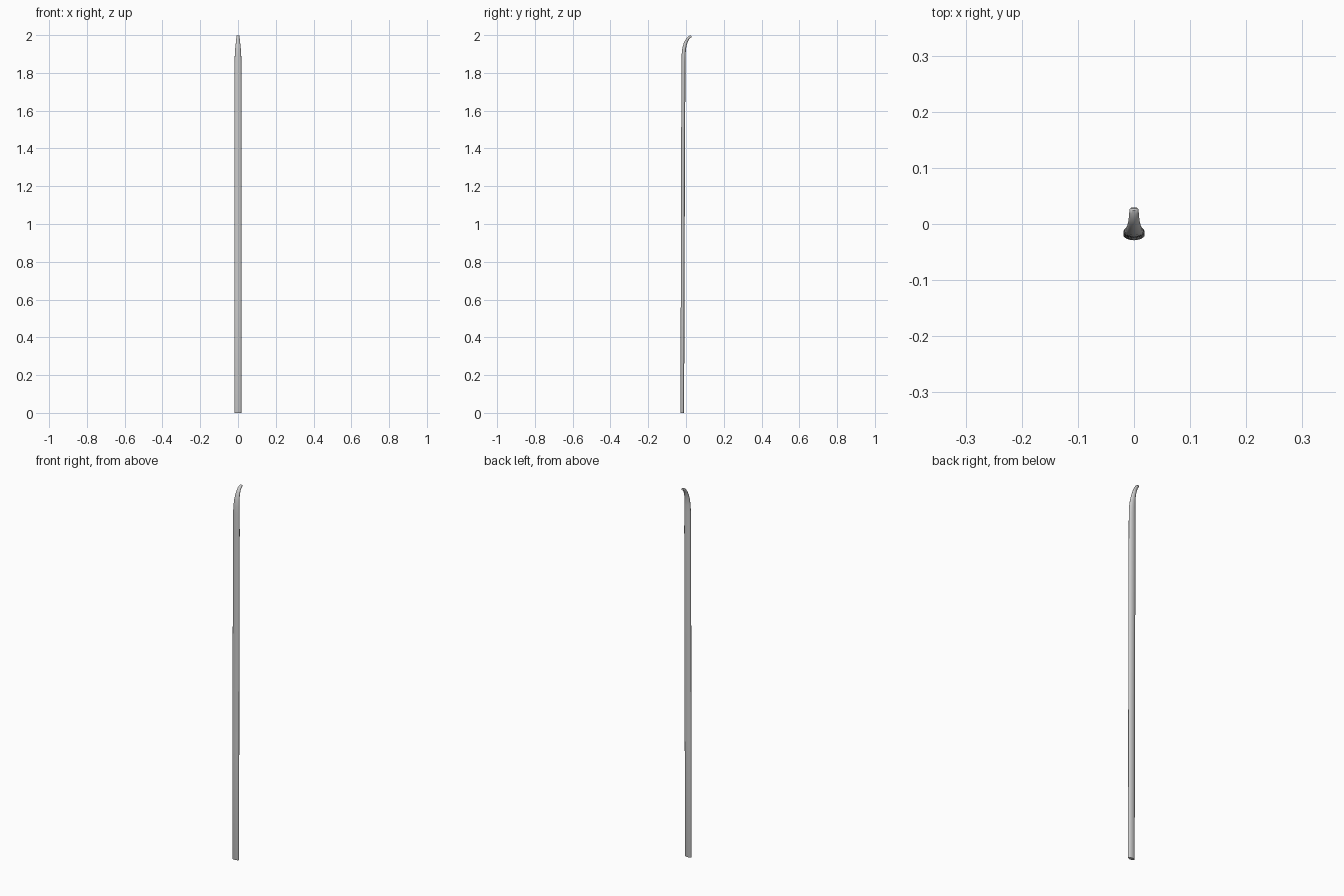
import bpy, bmesh, math
from mathutils import Vector

if "Cube" in bpy.data.objects:
    bpy.data.objects.remove(bpy.data.objects["Cube"])

# Spine stations: y, z, half width, half thickness
stations = [
    (-0.0195, 0.000, 0.0180, 0.0085),
    (-0.0195, 0.004, 0.0190, 0.0095),
    (-0.0180, 0.600, 0.0190, 0.0097),
    (-0.0160, 1.200, 0.0190, 0.0100),
    (-0.0140, 1.750, 0.0190, 0.0105),
    (-0.0135, 1.860, 0.0185, 0.0105),
    (-0.0125, 1.900, 0.0168, 0.0103),
    (-0.0095, 1.930, 0.0145, 0.0098),
    (-0.0040, 1.953, 0.0122, 0.0090),
    (0.0035, 1.971, 0.0104, 0.0080),
    (0.0120, 1.984, 0.0092, 0.0070),
    (0.0210, 1.991, 0.0084, 0.0064),
    (0.0265, 1.9938, 0.0078, 0.0060),
    (0.0285, 1.9945, 0.0060, 0.0040),
]
SIDES = 24


def loft(name, rows):
    bm = bmesh.new()
    rings = []
    for i, (y, z, w, t) in enumerate(rows):
        a, b = rows[max(i - 1, 0)], rows[min(i + 1, len(rows) - 1)]
        tan = Vector((0, b[0] - a[0], b[1] - a[1])).normalized()
        if i < 2:
            tan = Vector((0, 0, 1))
        nrm = Vector((0, tan.z, -tan.y))
        ring = []
        for k in range(SIDES):
            ang = 2 * math.pi * k / SIDES
            p = Vector((w * math.cos(ang), y, z)) + nrm * (t * math.sin(ang))
            ring.append(bm.verts.new(p))
        rings.append(ring)
    for r0, r1 in zip(rings, rings[1:]):
        for k in range(SIDES):
            n = (k + 1) % SIDES
            bm.faces.new((r0[k], r0[n], r1[n], r1[k]))
    bm.faces.new(rings[0][::-1])
    bm.faces.new(rings[-1])
    bmesh.ops.recalc_face_normals(bm, faces=bm.faces)
    mesh = bpy.data.meshes.new(name)
    bm.to_mesh(mesh)
    bm.free()
    obj = bpy.data.objects.new(name, mesh)
    bpy.context.collection.objects.link(obj)
    return obj


# Long flattened bar with a tapered, back-curving tip
bar = loft("curved_tip_bar", stations)
bpy.context.view_layer.objects.active = bar
bar.select_set(True)
bpy.ops.object.shade_smooth_by_angle(angle=math.radians(40))
